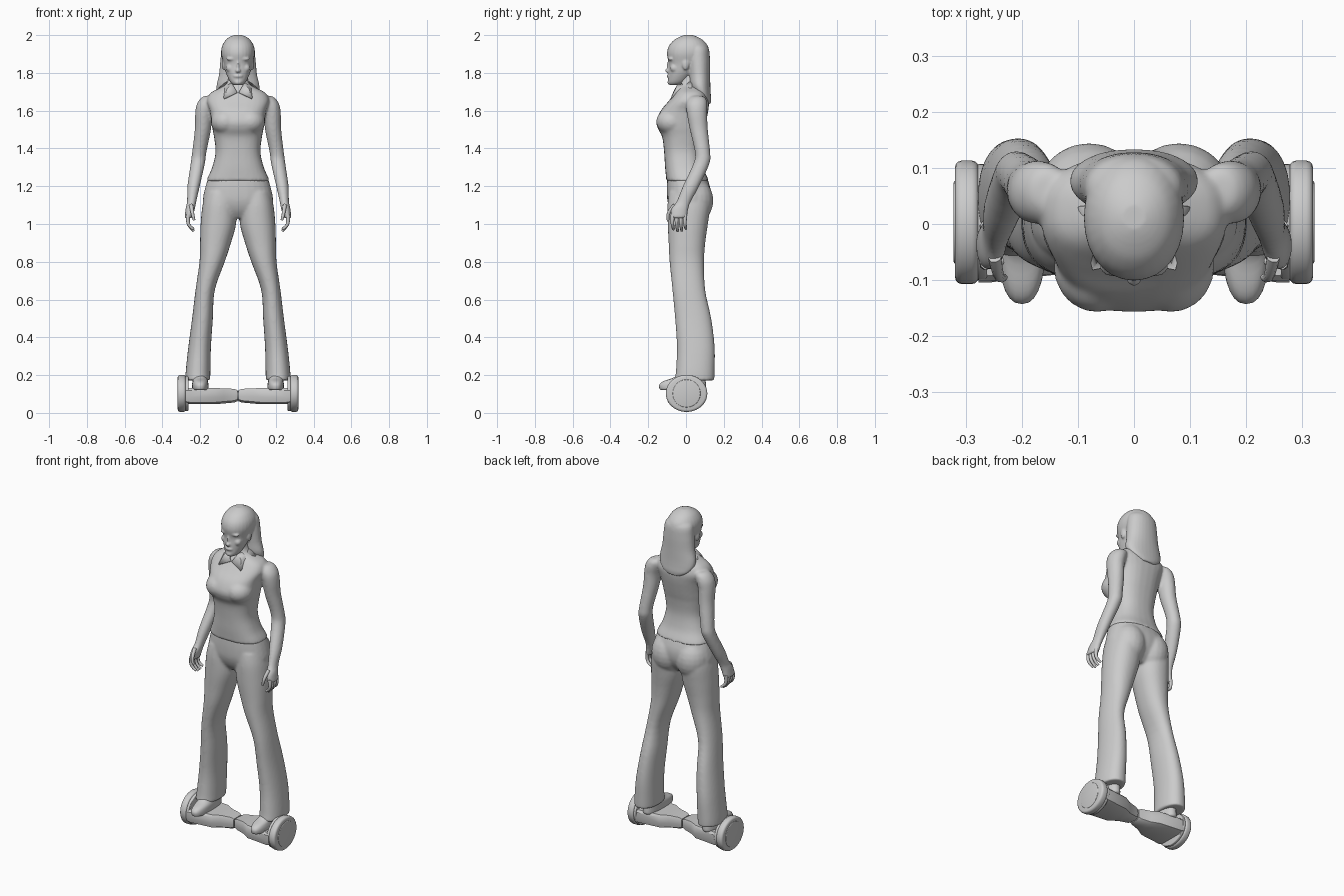
import bpy, bmesh, math
from mathutils import Matrix

cube = bpy.data.objects.get("Cube")
if cube:
    bpy.data.objects.remove(cube)

grey = bpy.data.materials.new("plain grey")
grey.use_nodes = True
COLOUR = (0.6, 0.6, 0.6, 1)
grey.diffuse_color = COLOUR
grey.node_tree.nodes["Principled BSDF"].inputs["Base Color"].default_value = COLOUR


def finish(name, bm, angle=None):
    """Turn a bmesh into a shaded object."""
    bmesh.ops.recalc_face_normals(bm, faces=bm.faces)
    mesh = bpy.data.meshes.new(name)
    bm.to_mesh(mesh)
    bm.free()
    mesh.materials.append(grey)
    obj = bpy.data.objects.new(name, mesh)
    bpy.context.collection.objects.link(obj)
    bpy.ops.object.select_all(action='DESELECT')
    obj.select_set(True)
    bpy.context.view_layer.objects.active = obj
    if angle:
        bpy.ops.object.shade_smooth_by_angle(angle=math.radians(angle))
    else:
        bpy.ops.object.shade_smooth()
    return obj


def fuse(obj, voxel, rounds):
    """Merge overlapping volumes into one soft skin."""
    remesh = obj.modifiers.new("fuse", 'REMESH')
    remesh.mode = 'VOXEL'
    remesh.voxel_size = voxel
    remesh.use_smooth_shade = True
    soft = obj.modifiers.new("soften", 'SMOOTH')
    soft.factor = 0.5
    soft.iterations = rounds


def spline(a, b, c, d, t):
    return [0.5 * (2 * q + (r - p) * t + (2 * p - 5 * q + 4 * r - s) * t * t
                   + (3 * q - p - 3 * r + s) * t ** 3) for p, q, r, s in zip(a, b, c, d)]


def skin(bm, loops):
    loops = [[bm.verts.new(p) for p in loop] for loop in loops]
    n = len(loops[0])
    for low, high in zip(loops, loops[1:]):
        for i in range(n):
            j = (i + 1) % n
            bm.faces.new((low[i], low[j], high[j], high[i]))
    bm.faces.new(loops[0])
    bm.faces.new(loops[-1])


def loft(bm, rings, side=1, power=2.0, n=28, steps=4):
    """Rings are (z, centre x, front y, back y, half width)."""
    ends = [rings[0]] + rings + [rings[-1]]
    dense = [spline(*ends[i:i + 4], k / steps)
             for i in range(len(rings) - 1) for k in range(steps)] + [rings[-1]]
    loops = []
    for z, cx, front, back, rx in dense:
        loop = []
        for i in range(n):
            a = 2 * math.pi * i / n
            c, s = math.cos(a), math.sin(a)
            x = math.copysign(abs(c) ** (2 / power), c) * rx
            y = math.copysign(abs(s) ** (2 / power), s) * (back - front) / 2
            loop.append((side * (cx + x), (front + back) / 2 + y, z))
        loops.append(loop)
    skin(bm, loops)


def ball(bm, centre, size):
    m = Matrix.Translation(centre) @ Matrix.Diagonal((*size, 1))
    bmesh.ops.create_uvsphere(bm, u_segments=20, v_segments=12, radius=1, matrix=m)


def disc(bm, x0, x1, radius, centre, bevel, tall=1.0):
    m = (Matrix.Translation(((x0 + x1) / 2, *centre)) @ Matrix.Rotation(math.pi / 2, 4, 'Y')
         @ Matrix.Diagonal((tall, 1, 1, 1)))
    made = bmesh.ops.create_cone(bm, cap_ends=True, segments=40, radius1=radius,
                                 radius2=radius, depth=abs(x1 - x0), matrix=m)
    rims = {e for v in made["verts"] for e in v.link_edges
            if abs(e.verts[0].co.x - e.verts[1].co.x) < 1e-4}
    bmesh.ops.bevel(bm, geom=list(rims), offset=bevel, segments=3, affect='EDGES', profile=0.5)


# Upper body: torso, neck, bust and arms in one skin
bm = bmesh.new()
loft(bm, [(1.226, 0, -.104, .122, .168), (1.25, 0, -.106, .112, .159), (1.30, 0, -.111, .092, .137),
          (1.38, 0, -.116, .08, .119), (1.46, 0, -.126, .088, .127), (1.505, 0, -.149, .098, .136),
          (1.545, 0, -.157, .107, .142), (1.60, 0, -.134, .118, .15), (1.645, 0, -.097, .122, .165),
          (1.675, 0, -.073, .116, .16), (1.697, 0, -.057, .107, .142), (1.715, 0, -.045, .095, .108),
          (1.732, 0, -.036, .085, .074), (1.755, 0, -.03, .076, .055), (1.8, 0, -.025, .07, .048)],
     power=2.5)
for s in (1, -1):
    ball(bm, (s * .066, -.075, 1.542), (.078, .083, .07))
    loft(bm, [(1.678, .15, .03, .09, .03), (1.662, .157, .01, .107, .044), (1.63, .17, .0, .113, .05),
              (1.58, .181, .005, .112, .046), (1.5, .186, .02, .116, .043), (1.38, .205, .047, .128, .038),
              (1.32, .213, .039, .125, .038), (1.2, .235, -.017, .07, .033), (1.12, .245, -.05, .027, .025),
              (1.08, .253, -.079, .013, .025), (1.03, .262, -.083, .005, .021)], side=s)
fuse(finish("upper_body", bm), .007, 9)

# Fingers and thumbs
for s, label in ((1, "left"), (-1, "right")):
    digits = [[(.263, y, 1.05), (.268, y - .003, 1.015), (.256, y, .985), (.235, y + .004, tip)]
              for y, tip in ((-.07, .972), (-.048, .962), (-.026, .964), (-.004, .975))]
    digits.append([(.248, -.06, 1.1), (.243, -.088, 1.07), (.238, -.098, 1.04), (.232, -.095, 1.02)])
    curve = bpy.data.curves.new(label + "_fingers", 'CURVE')
    curve.dimensions = '3D'
    curve.bevel_depth = .0115
    curve.bevel_resolution = 2
    curve.use_fill_caps = True
    for path in digits:
        line = curve.splines.new('NURBS')
        line.points.add(len(path) - 1)
        line.use_endpoint_u = True
        line.order_u = 3
        for k, (point, co) in enumerate(zip(line.points, path)):
            point.co = (s * co[0], co[1], co[2], 1)
            point.radius = 1 - .13 * k
    curve.materials.append(grey)
    bpy.context.collection.objects.link(bpy.data.objects.new(label + "_fingers", curve))

# Trousers: hips, seat and flared legs
bm = bmesh.new()
loft(bm, [(1.242, 0, -.1, .113, .159), (1.18, 0, -.102, .131, .177), (1.12, 0, -.098, .128, .186),
          (1.07, 0, -.08, .105, .165), (1.03, 0, -.05, .07, .08)], power=2.3)
for s in (1, -1):
    ball(bm, (s * .08, .045, 1.125), (.098, .1, .12))
    loft(bm, [(1.17, .09, -.09, .115, .08), (1.1, .098, -.098, .128, .09), (1.0, .104, -.097, .116, .094),
              (.9, .119, -.092, .102, .082), (.8, .137, -.087, .096, .067), (.65, .174, -.072, .102, .051),
              (.5, .188, -.058, .134, .055), (.35, .203, -.048, .152, .06), (.23, .211, -.053, .152, .065),
              (.172, .213, -.06, .15, .066)], side=s, power=2.2)
fuse(finish("trousers", bm), .007, 9)

# Head with facial features, ears and long straight hair falling behind them
bm = bmesh.new()
loft(bm, [(1.735, 0, -.088, -.035, .022), (1.75, 0, -.095, .0, .04), (1.78, 0, -.094, .03, .056),
          (1.81, 0, -.094, .06, .067), (1.85, 0, -.092, .095, .077), (1.90, 0, -.101, .121, .089),
          (1.94, 0, -.092, .117, .085), (1.972, 0, -.066, .092, .067), (1.99, 0, -.036, .062, .045),
          (2.0, 0, -.01, .035, .022)], power=2.1)
loft(bm, [(1.965, 0, -.02, .09, .055), (1.93, 0, .0, .12, .084), (1.87, 0, .005, .127, .093),
          (1.79, 0, .012, .128, .101), (1.73, 0, .02, .129, .114), (1.69, 0, .045, .131, .108),
          (1.66, 0, .082, .133, .082), (1.636, 0, .103, .13, .04)], power=2.1)
ball(bm, (0, -.088, 1.835), (.008, .014, .035))
ball(bm, (0, -.096, 1.812), (.014, .015, .012))
ball(bm, (0, -.089, 1.783), (.026, .013, .01))
ball(bm, (0, -.087, 1.75), (.02, .012, .012))
for s in (1, -1):
    ball(bm, (s * .032, -.078, 1.874), (.03, .017, .01))
    ball(bm, (s * .042, -.062, 1.825), (.022, .022, .022))
    ball(bm, (s * .076, -.002, 1.845), (.01, .018, .03))
fuse(finish("head_and_hair", bm), .005, 5)

# Pointed collar flaps
bm = bmesh.new()
for s in (1, -1):
    for flap in ([(.004, -.068, 1.697), (.03, -.045, 1.742), (.058, -.055, 1.717), (.074, -.082, 1.664)],
                 [(.03, -.045, 1.742), (.062, .03, 1.755), (.1, .03, 1.722), (.058, -.055, 1.717)],
                 [(.058, -.055, 1.717), (.1, .03, 1.722), (.074, -.082, 1.664)]):
        bm.faces.new([bm.verts.new((s * x, y, z)) for x, y, z in flap])
bmesh.ops.remove_doubles(bm, verts=bm.verts, dist=1e-4)
collar = finish("collar", bm, 30)
collar.modifiers.new("thickness", 'SOLIDIFY').thickness = .007

# Shoes with rounded toes
bm = bmesh.new()
for s in (1, -1):
    loft(bm, [(.122, .2, -.135, .1, .038), (.13, .2, -.141, .106, .043), (.15, .2, -.141, .106, .043),
              (.168, .2, -.12, .104, .041), (.19, .203, -.06, .1, .038), (.23, .207, -.03, .095, .035)],
         side=s, power=2.4)
finish("shoes", bm, 50)

# Balance board: two chamfered halves narrowing at the pivot
bm = bmesh.new()
for s in (1, -1):
    loops = []
    for x, half, low, high in ((.003, .04, .062, .12), (.02, .045, .055, .127), (.075, .06, .05, .13),
                               (.12, .088, .046, .131), (.255, .104, .046, .131), (.277, .104, .05, .13)):
        mid = low + (high - low) * .45
        half_loop = [(.6, low), (.92, low + .01), (1, mid), (.98, high - .012), (.88, high)]
        loop = [(s * x, k * half, z) for k, z in half_loop]
        loops.append(loop + [(a, -b, c) for a, b, c in reversed(loop)])
    skin(bm, loops)
disc(bm, -.02, .02, .026, (0, .091), .003)
finish("board_deck", bm, 35)

# Wheels, inner guards and hub caps
for s, label in ((1, "left"), (-1, "right")):
    bm = bmesh.new()
    disc(bm, s * .277, s * .319, .11, (.003, .103), .012, tall=.89)
    disc(bm, s * .30, s * .3215, .074, (.003, .103), .004)
    finish(label + "_wheel", bm, 40)
    bm = bmesh.new()
    disc(bm, s * .262, s * .279, .104, (.003, .103), .004, tall=.89)
    finish(label + "_wheel_guard", bm, 40)
